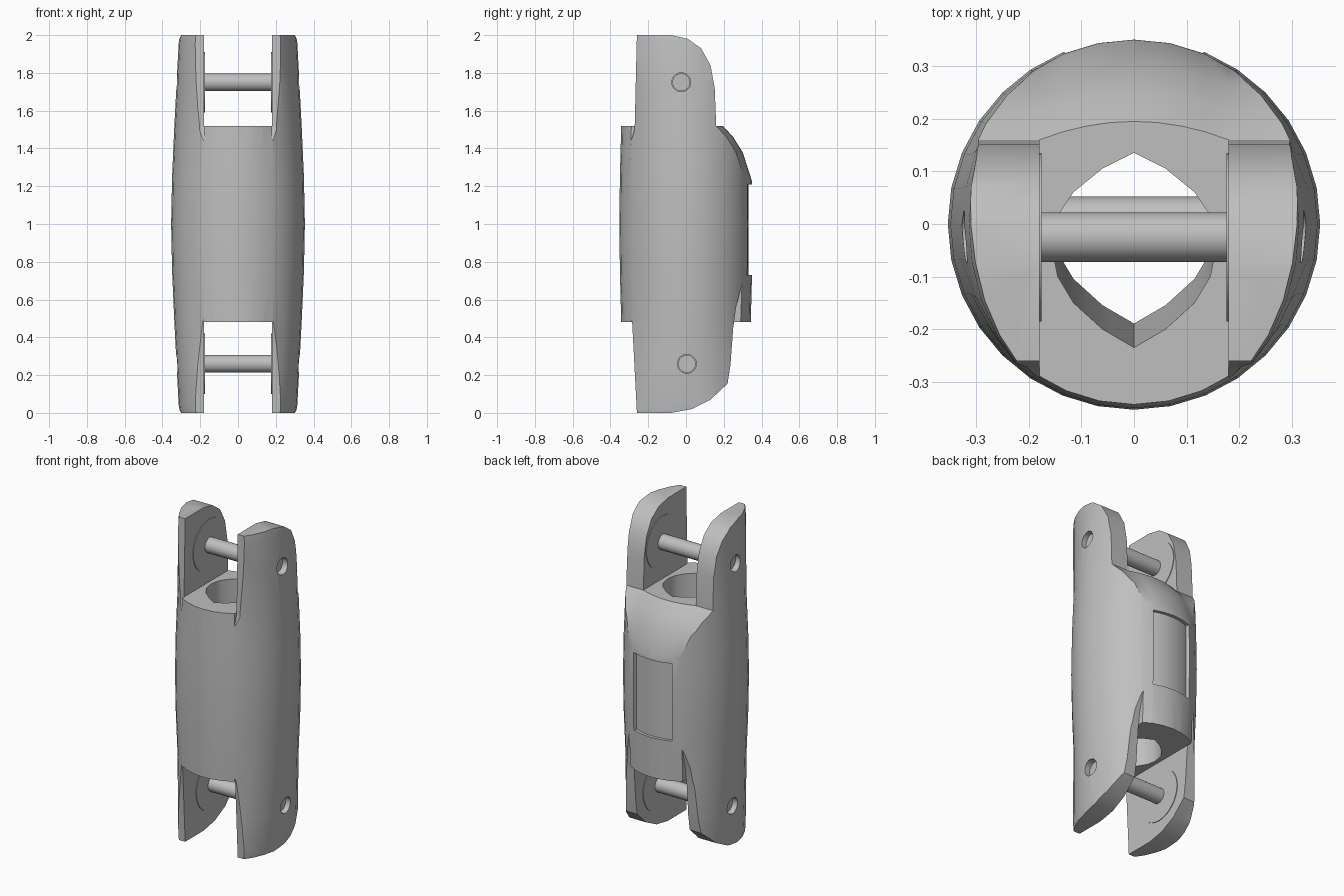
import bpy, bmesh, math
from mathutils import Vector

old = bpy.data.objects.get("Cube")
if old:
    bpy.data.objects.remove(old)

metal = bpy.data.materials.new("plain grey")
metal.use_nodes = True
GREY = (0.52, 0.52, 0.52, 1)
metal.diffuse_color = GREY
metal.node_tree.nodes["Principled BSDF"].inputs["Base Color"].default_value = GREY


def loft(name, rings):
    """Closed solid through a list of equal-length point rings."""
    bm = bmesh.new()
    loops = [[bm.verts.new(p) for p in ring] for ring in rings]
    n = len(loops[0])
    for a, b in zip(loops, loops[1:]):
        for i in range(n):
            j = (i + 1) % n
            bm.faces.new((a[i], a[j], b[j], b[i]))
    bm.faces.new(loops[0])
    bm.faces.new(loops[-1])
    bmesh.ops.recalc_face_normals(bm, faces=bm.faces)
    mesh = bpy.data.meshes.new(name)
    bm.to_mesh(mesh)
    bm.free()
    mesh.materials.append(metal)
    obj = bpy.data.objects.new(name, mesh)
    bpy.context.collection.objects.link(obj)
    return obj


def rod(name, x0, x1, y, z, r, sides=24):
    ring = [(r * math.cos(i * math.tau / sides), r * math.sin(i * math.tau / sides))
            for i in range(sides)]
    return loft(name, [[(x, y + a, z + b) for a, b in ring] for x in (x0, x1)])


def boolean(obj, other, operation):
    mod = obj.modifiers.new("cut", 'BOOLEAN')
    mod.operation, mod.solver, mod.object = operation, 'EXACT', other
    dg = bpy.context.evaluated_depsgraph_get()
    mesh = bpy.data.meshes.new_from_object(obj.evaluated_get(dg))
    obj.modifiers.clear()
    obj.data = mesh


def discard(*objs):
    for o in objs:
        bpy.data.objects.remove(o)


def smooth(obj):
    bpy.ops.object.select_all(action='DESELECT')
    obj.select_set(True)
    bpy.context.view_layer.objects.active = obj
    bpy.ops.object.shade_smooth_by_angle(angle=math.radians(30))


SLOT = 0.18                                   # half width of the fork slots
PINS = {"upper": (-0.025, 1.75), "lower": (0.005, 0.26)}

# Barrel envelope: height, half width, half depth
half = [(0, 0.307, 0.38), (0.04, 0.314, 0.378), (0.25, 0.325, 0.365),
        (0.48, 0.337, 0.343), (0.75, 0.349, 0.35)]
stations = half + [(1, 0.354, 0.353)] + [(2 - z, a, b) for z, a, b in reversed(half)]
turn = [i * math.tau / 32 for i in range(32)]
barrel = loft("barrel_envelope", [[(a * math.cos(t), b * math.sin(t), z) for t in turn]
                                  for z, a, b in stations])

# Fork ear: side outline with a rounded back at both ends, trimmed to the barrel
ear_outline = [(-0.26, 0), (-0.08, 0), (0.03, 0.02), (0.13, 0.07), (0.22, 0.155),
               (0.235, 0.25), (0.25, 0.45), (0.265, 0.56), (0.31, 0.74), (0.5, 0.8),
               (0.5, 1.15), (0.32, 1.21), (0.265, 1.38), (0.215, 1.46), (0.16, 1.52),
               (0.152, 1.72), (0.13, 1.84), (0.08, 1.93), (0.01, 1.98), (-0.08, 2),
               (-0.26, 2), (-0.272, 1.5), (-0.32, 1.35), (-0.5, 1.3),
               (-0.5, 0.68), (-0.32, 0.62), (-0.285, 0.48)]


def make_ear(name, side):
    ear = loft(name, [[(side * x, y, z) for y, z in ear_outline] for x in (SLOT, 0.5)])
    boolean(ear, barrel, 'INTERSECT')
    for y, z in PINS.values():
        hole = rod("pin_hole", -1, 1, y, z, 0.05)
        boolean(ear, hole, 'DIFFERENCE')
        discard(hole)
    return ear


left_ear = make_ear("left_ear", 1)
right_ear = make_ear("right_ear", -1)

# Middle body with a sloping back shoulder that dips towards the ears
body_outline = [(-0.5, 0.48), (-0.5, 1.52), (0.195, 1.52), (0.25, 1.46), (0.3, 1.38),
                (0.355, 1.21), (0.5, 1.15), (0.5, 0.48)]
sections = []
for k in range(-4, 5):
    dip = 0.035 * (k / 4) ** 2
    sections.append([(SLOT * k / 4, y - dip if y > 0 else y, z) for y, z in body_outline])
body = loft("body", sections)
boolean(body, barrel, 'INTERSECT')

# Leaning pointed bore through the body
bore_half = [(0, -0.235), (0.06, -0.2), (0.115, -0.15), (0.145, -0.1), (0.155, -0.05),
             (0.145, 0.015), (0.115, 0.06), (0.06, 0.105), (0, 0.135)]
bore_ring = bore_half + [(-x, y) for x, y in bore_half[-2:0:-1]]
bore = loft("bore_cutter", [[(x, y + lean, z) for x, y in bore_ring]
                            for z, lean in ((0.45, 0.047), (1.55, -0.001))])
boolean(body, bore, 'DIFFERENCE')

# Shallow curved recess in the back
arc = [math.radians(a) for a in range(-22, 23, 4)]
recess_ring = ([(0.33 * math.sin(a), 0.33 * math.cos(a)) for a in arc]
               + [(0.45 * math.sin(a), 0.45 * math.cos(a)) for a in reversed(arc)])
recess = loft("recess_cutter", [[(x, y, z) for x, y in recess_ring] for z in (0.73, 1.21)])
boolean(body, recess, 'DIFFERENCE')

# Weld the ears onto the body
boolean(body, left_ear, 'UNION')
boolean(body, right_ear, 'UNION')
discard(barrel, bore, recess, left_ear, right_ear)
body.name = "clevis_body"
smooth(body)

# Cross pins and the thin washers against the inner ear faces
for place, (y, z) in PINS.items():
    smooth(rod(place + "_pin", -0.29, 0.29, y, z, 0.047))
    for label, side in (("left", 1), ("right", -1)):
        smooth(rod(f"{place}_{label}_washer", side * 0.176, side * 0.182, y, z, 0.16, 32))
